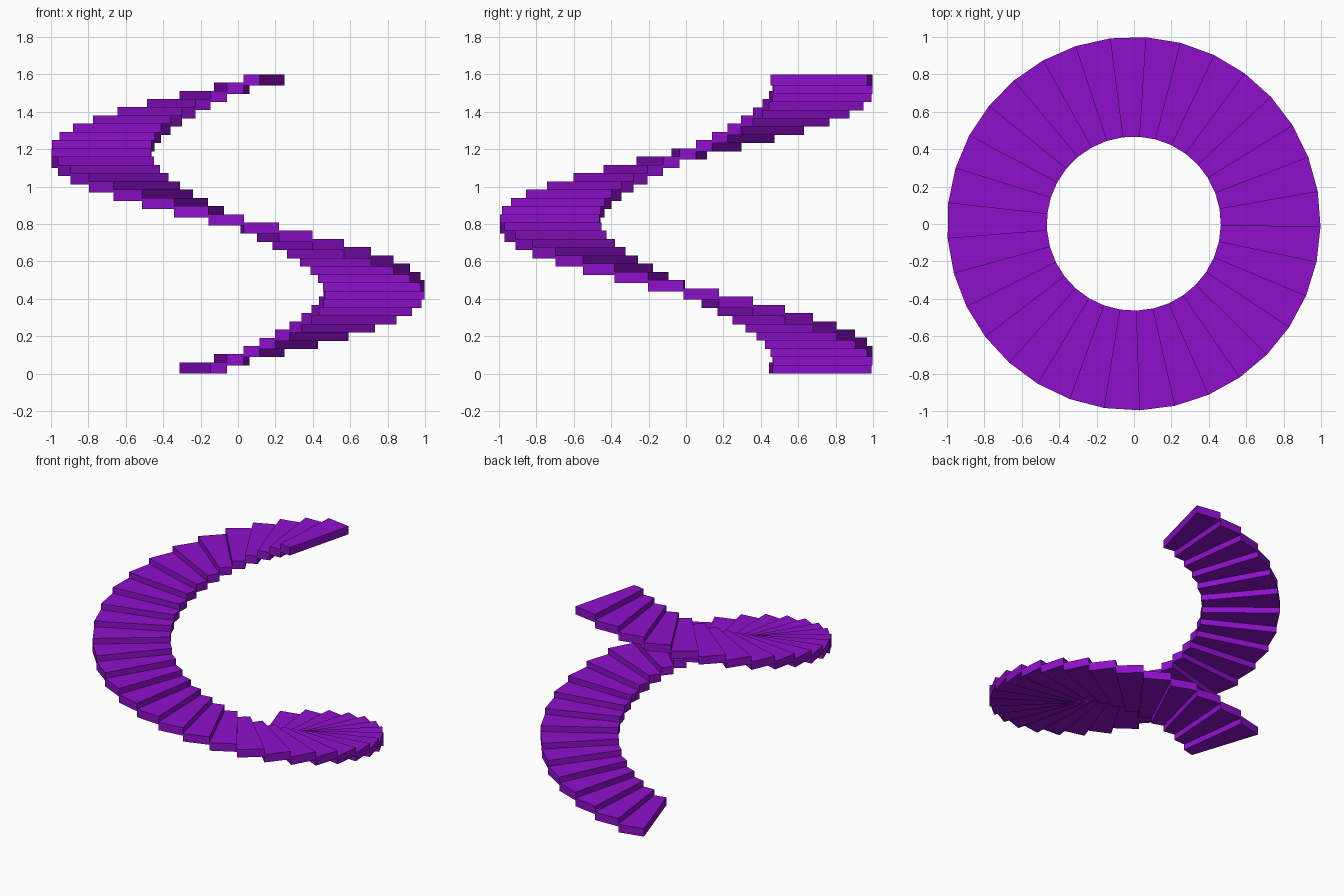
import bpy, bmesh
from math import radians, cos, sin

if "Cube" in bpy.data.objects:
    bpy.data.objects.remove(bpy.data.objects["Cube"])

STEPS = 36                    # slightly more than one full turn
PITCH = radians(360 / 33)     # angle of each tread
START = radians(108.2)        # bottom edge of the first tread, climbing clockwise
R_IN, R_OUT = 0.465, 0.998
THICK, RISE = 0.06, 1.54 / 35
CX, CY = -0.001, 0.002        # axis offset that centres the outline

purple = bpy.data.materials.new("purple")
purple.diffuse_color = (0.27, 0.005, 0.6, 1)
purple.use_nodes = True
purple.node_tree.nodes["Principled BSDF"].inputs["Base Color"].default_value = purple.diffuse_color


def tread(i):
    """One wedge-shaped tread, extruded up from its underside."""
    a, b = START - i * PITCH, START - (i + 1) * PITCH
    z = i * RISE
    bm = bmesh.new()
    corners = [(R_IN, a), (R_IN, b), (R_OUT, b), (R_OUT, a)]
    face = bm.faces.new([bm.verts.new((CX + r * cos(t), CY + r * sin(t), z)) for r, t in corners])
    ext = bmesh.ops.extrude_face_region(bm, geom=[face], use_keep_orig=True)
    top = [g for g in ext["geom"] if isinstance(g, bmesh.types.BMVert)]
    bmesh.ops.translate(bm, verts=top, vec=(0, 0, THICK))
    bmesh.ops.recalc_face_normals(bm, faces=bm.faces)
    mesh = bpy.data.meshes.new("stair_tread")
    bm.to_mesh(mesh)
    bm.free()
    mesh.materials.append(purple)
    bpy.context.collection.objects.link(bpy.data.objects.new(f"stair_tread_{i + 1:02d}", mesh))


# Spiral of treads
for i in range(STEPS):
    tread(i)
